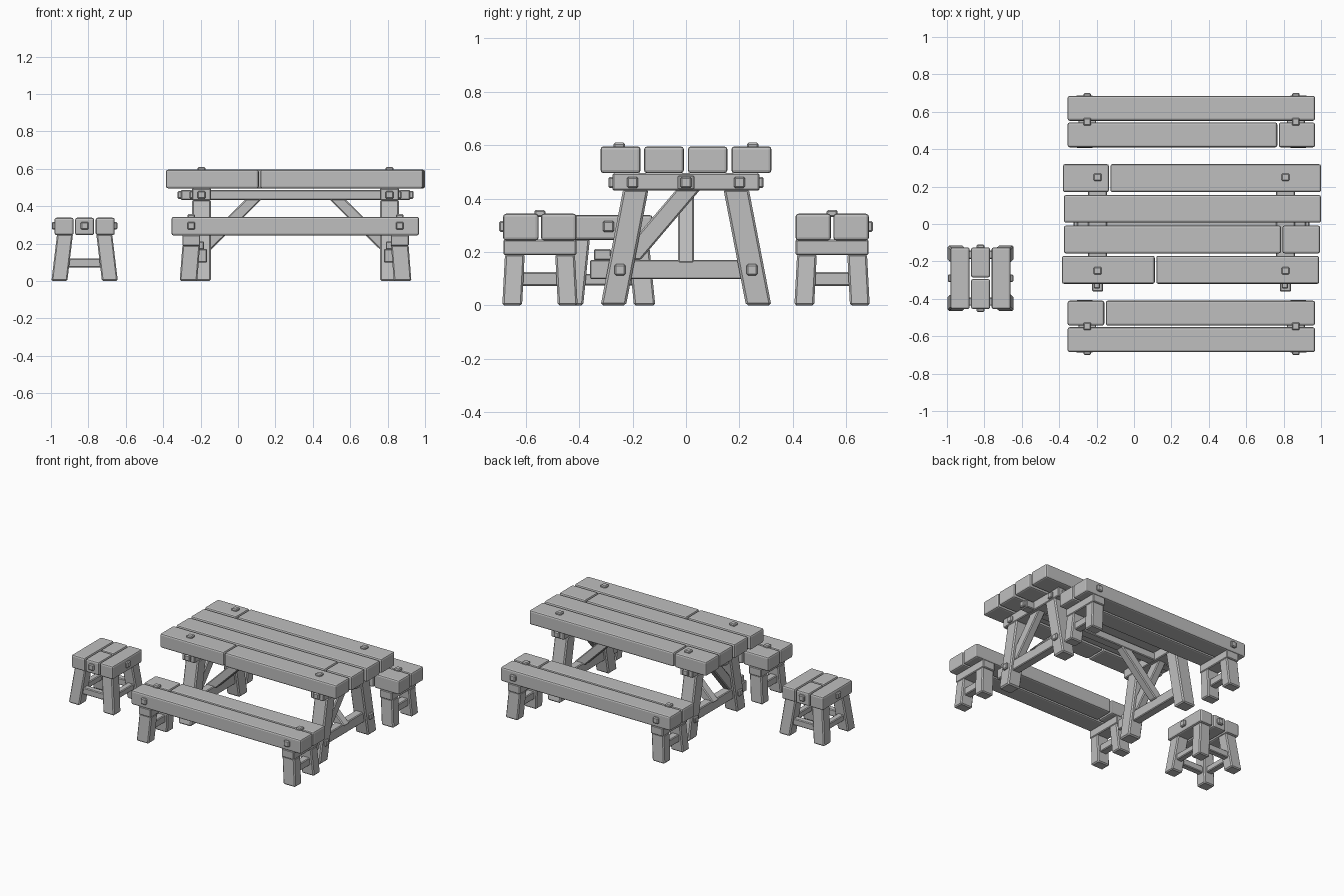
import bpy, bmesh
from mathutils import Vector

if "Cube" in bpy.data.objects:
    bpy.data.objects.remove(bpy.data.objects["Cube"])

wood = bpy.data.materials.new("grey timber")
wood.diffuse_color = (0.52, 0.52, 0.52, 1)
wood.use_nodes = True
wood.node_tree.nodes["Principled BSDF"].inputs["Base Color"].default_value = wood.diffuse_color

MID = 0.3075          # x of the table's centre plane
TABLE_X = 0.5025      # offset of table trestles from MID
BENCH_X = 0.5575      # offset of bench trestles from MID


def prism(name, bottom, top, sx, sy, bevel=0.006, segments=1):
    """Sheared block with horizontal ends, from bottom centre to top centre."""
    bm = bmesh.new()
    bmesh.ops.create_cube(bm, size=1)
    bottom, top = Vector(bottom), Vector(top)
    for v in bm.verts:
        c = top if v.co.z > 0 else bottom
        v.co = c + Vector((v.co.x * sx, v.co.y * sy, 0))
    if bevel:
        bmesh.ops.bevel(bm, geom=bm.edges[:], offset=bevel, segments=segments,
                        profile=0.5, affect='EDGES', clamp_overlap=True)
    mesh = bpy.data.meshes.new(name)
    bm.to_mesh(mesh)
    bm.free()
    mesh.materials.append(wood)
    obj = bpy.data.objects.new(name, mesh)
    bpy.context.collection.objects.link(obj)
    return obj


def box(name, x, y, z, bevel=0.005, segments=1):
    cx, cy = sum(x) / 2, sum(y) / 2
    return prism(name, (cx, cy, z[0]), (cx, cy, z[1]), x[1] - x[0], y[1] - y[0],
                 bevel, segments)


def bolt(name, at, axis, sign=1):
    """Square bolt head standing out of a face along one axis."""
    half = [0.021] * 3
    half[axis] = 0.013
    c = list(at)
    c[axis] += sign * 0.001
    r = [(c[i] - half[i], c[i] + half[i]) for i in range(3)]
    box(name, *r, bevel=0.006)


def plank(name, x, y, z, split=None, along=0):
    """Seat or top board, optionally cut in two across its length."""
    full = (x, y)[along]
    cuts = [full] if split is None else [(full[0], split - 0.004), (split + 0.004, full[1])]
    for c in cuts:
        box(name, c if along == 0 else x, c if along == 1 else y, z, 0.011, 2)


# Table top
for x, y, split in [((-0.385, 0.99), (-0.32, -0.17), 0.115),
                    ((-0.375, 0.995), (-0.157, -0.008), 0.79),
                    ((-0.375, 1.0), (0.007, 0.155), None),
                    ((-0.38, 1.0), (0.17, 0.32), -0.13)]:
    plank("table_plank", x, y, (0.495, 0.595), split)

# Long beam under the top
box("table_long_beam", (-0.305, 0.92), (-0.032, 0.032), (0.433, 0.487))

# Table trestles
for s in (-1, 1):
    x = MID + s * TABLE_X
    outer = x + s * 0.05
    box("table_cross_beam", (x - 0.05, x + 0.05), (-0.275, 0.275), (0.43, 0.495))
    box("table_stretcher", (x - 0.03, x + 0.03), (-0.36, 0.25), (0.098, 0.17))
    box("tenon_wedge", (x - 0.02, x + 0.014), (-0.345, -0.28), (0.168, 0.21))
    prism("cross_brace", (x, -0.215, 0.17), (x, 0.01, 0.435), 0.055, 0.09)
    prism("long_brace", (x, 0, 0.16), (MID + s * 0.2225, 0, 0.438), 0.085, 0.06)
    bolt("long_beam_bolt", (MID + s * 0.6175, 0, 0.46), 0, s)
    for t in (-1, 1):
        prism("table_leg", (x, t * 0.272, 0), (x, t * 0.188, 0.434), 0.1, 0.095, 0.008)
        bolt("leg_bolt", (outer, t * 0.247, 0.133), 0, s)
        bolt("beam_bolt", (outer, t * 0.2, 0.46), 0, s)
        bolt("beam_end_bolt", (x, t * 0.277, 0.46), 1, t)
        bolt("table_top_bolt", (x, t * 0.25, 0.595), 2)

# Benches
for t, split in ((-1, -0.155), (1, 0.77)):
    for near, far, cut in ((0.41, 0.543, split), (0.552, 0.685, None)):
        plank("bench_plank", (-0.355, 0.968), sorted((t * near, t * far)),
              (0.243, 0.343), cut)
    for s in (-1, 1):
        x = MID + s * BENCH_X
        yc = t * 0.547
        box("bench_cross_block", (x - 0.048, x + 0.048), (yc - 0.137, yc + 0.137),
            (0.188, 0.246))
        box("bench_stretcher", (x - 0.02, x + 0.034) if s > 0 else (x - 0.034, x + 0.02),
            (yc - 0.09, yc + 0.09), (0.072, 0.125))
        for u in (-1, 1):
            prism("bench_leg", (x + s * 0.015, yc + u * 0.104, 0),
                  (x, yc + u * 0.094, 0.192), 0.094, 0.074, 0.007)
        bolt("bench_top_bolt", (x, yc, 0.343), 2)
        bolt("bench_side_bolt", (x, t * 0.686, 0.295), 1, t)

# Stool
SX, SY = -0.82, -0.29
for i in (-1, 0, 1):
    cx = SX + i * 0.11
    plank("stool_plank", (cx - 0.051, cx + 0.051), (SY - 0.165, SY + 0.165),
          (0.245, 0.338), SY if i == 0 else None, along=1)
for s in (-1, 1):
    # rails and stretchers between the legs
    box("stool_stretcher", (SX - 0.12, SX + 0.12),
        (SY + s * 0.125 - 0.022, SY + s * 0.125 + 0.022), (0.073, 0.12))
    box("stool_side_stretcher", (SX + s * 0.125 - 0.022, SX + s * 0.125 + 0.022),
        (SY - 0.12, SY + 0.12), (0.075, 0.118))
    bolt("stool_side_bolt", (SX + s * 0.161, SY, 0.295), 0, s)
    bolt("stool_end_bolt", (SX, SY + s * 0.166, 0.295), 1, s)
    for t in (-1, 1):
        prism("stool_leg", (SX + s * 0.135, SY + t * 0.135, 0),
              (SX + s * 0.105, SY + t * 0.11, 0.25), 0.085, 0.08, 0.007)
